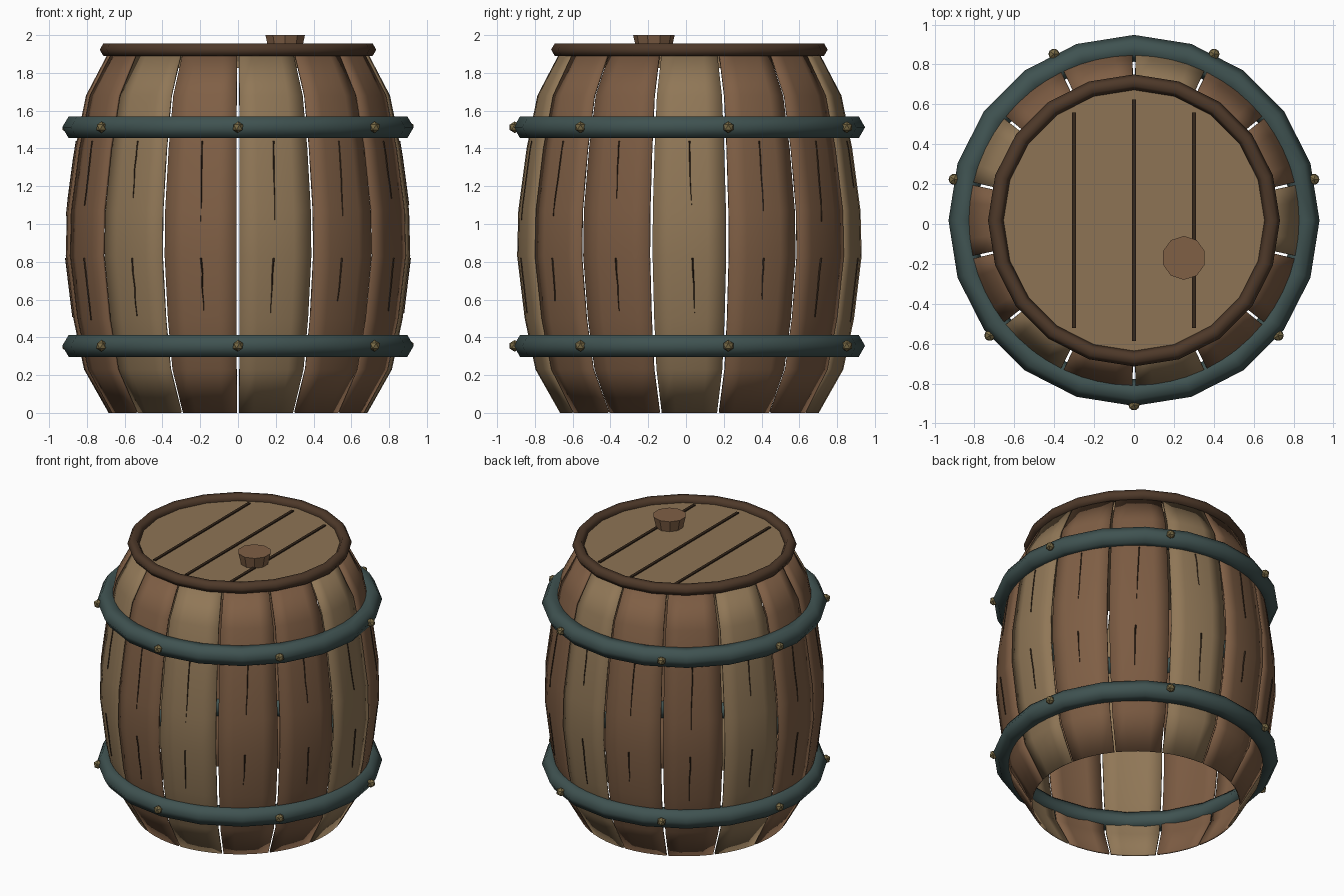
import bpy, bmesh, math, random
from math import sin, cos, pi, radians
from mathutils import Matrix

if "Cube" in bpy.data.objects:
    bpy.data.objects.remove(bpy.data.objects["Cube"])

random.seed(4)
CY = 0.018            # barrel axis sits slightly behind the origin
N = 14                # staves
# barrel outline: (z, radius)
PROFILE = [(0, .685), (.23, .815), (.50, .872), (.83, .912), (1.07, .906),
           (1.40, .862), (1.68, .805), (1.90, .69)]


def mat(name, r, g, b):
    m = bpy.data.materials.new(name)
    m.diffuse_color = (r, g, b, 1)
    m.use_nodes = True
    m.node_tree.nodes["Principled BSDF"].inputs["Base Color"].default_value = m.diffuse_color
    return m


TAN = mat("tan_wood", .28, .185, .095)
RED = mat("red_wood", .215, .115, .06)
RED2 = mat("red_wood_dark", .20, .105, .055)
LID = mat("lid_wood", .27, .175, .09)
DARK = mat("dark_wood", .075, .04, .022)
GROOVE = mat("groove", .035, .02, .011)
IRON = mat("iron", .05, .085, .082)
BRASS = mat("brass", .19, .145, .06)


def finish(name, bm, material, smooth=None):
    bmesh.ops.recalc_face_normals(bm, faces=bm.faces)
    me = bpy.data.meshes.new(name)
    bm.to_mesh(me)
    bm.free()
    ob = bpy.data.objects.new(name, me)
    bpy.context.collection.objects.link(ob)
    me.materials.append(material)
    if smooth:
        bpy.ops.object.select_all(action='DESELECT')
        ob.select_set(True)
        bpy.context.view_layer.objects.active = ob
        bpy.ops.object.shade_smooth_by_angle(angle=radians(smooth))
    return ob


def radius_at(z):
    for (z0, r0), (z1, r1) in zip(PROFILE, PROFILE[1:]):
        if z <= z1:
            return r0 + (r1 - r0) * (z - z0) / (z1 - z0)
    return PROFILE[-1][1]


def polar(r, a, z):
    return (r * cos(a), CY + r * sin(a), z)


def grid(bm, rows):
    vs = [[bm.verts.new(p) for p in row] for row in rows]
    for a, b in zip(vs, vs[1:]):
        for i in range(len(a) - 1):
            bm.faces.new((a[i], a[i + 1], b[i + 1], b[i]))


def ring(name, major, minor, z, material):
    # 20-sided hoop with hexagonal section
    bm = bmesh.new()
    rows = [[bm.verts.new(polar(major + minor * cos(j * pi / 3), i * pi / 10,
                                z + minor * sin(j * pi / 3)))
             for j in range(6)] for i in range(20)]
    for i in range(20):
        a, b = rows[i], rows[(i + 1) % 20]
        for j in range(6):
            k = (j + 1) % 6
            bm.faces.new((a[j], a[k], b[k], b[j]))
    return finish(name, bm, material, 61)


def cone(name, r_low, r_top, z0, z1, x, y, sides, material):
    bm = bmesh.new()
    bmesh.ops.create_cone(bm, cap_ends=True, segments=sides, radius1=r_low,
                          radius2=r_top, depth=z1 - z0,
                          matrix=Matrix.Translation((x, y, (z0 + z1) / 2)))
    return finish(name, bm, material)


# staves with a see-through gap between neighbours, and a split in each
step = 2 * pi / N
for i in range(N):
    mid = -pi / 2 + (i + .5) * step
    half = step / 2 - .009
    bm = bmesh.new()
    grid(bm, [[polar(r, mid + half * t, z) for t in (-1, -.5, 0, .5, 1)]
              for z, r in PROFILE])
    ob = finish(f"stave_{i + 1}", bm, (TAN, RED, RED2)[i % 3], 40)
    sol = ob.modifiers.new("thickness", 'SOLIDIFY')
    sol.thickness = .012
    sol.offset = -1

    bm = bmesh.new()
    drift = random.uniform(-.05, .05)
    for top, low in ((1.44, random.uniform(1.0, 1.2)), (.82, random.uniform(.48, .6))):
        rows = []
        for k in range(5):
            t = k / 4
            z = top + (low - top) * t
            a = mid + drift * (1.44 - z) + random.uniform(-.003, .003)
            w = .008 * (1 - t) + .001
            r = radius_at(z)
            rows.append([polar(r - .004, a - w, z), polar(r + .005, a, z),
                         polar(r - .004, a + w, z)])
        grid(bm, rows)
    finish(f"wood_split_{i + 1}", bm, GROOVE)

# iron hoops and their rivets
for label, z in (("lower", .355), ("upper", 1.512)):
    ring(f"{label}_hoop", .863, .067, z, IRON)
    for i in range(7):
        bm = bmesh.new()
        bmesh.ops.create_icosphere(
            bm, subdivisions=1, radius=.031,
            matrix=Matrix.Translation(polar(.925, -pi / 2 + i * 2 * pi / 7, z)))
        finish(f"{label}_rivet_{i + 1}", bm, BRASS)

# top rim, lid, lid grooves and bung
ring("top_rim", .693, .039, 1.923, DARK)
cone("lid", .68, .68, 1.825, 1.92, 0, CY, 20, LID)
for n, (x, length) in enumerate(((-.3, 1.08), (0, 1.21), (.3, 1.08))):
    bm = bmesh.new()
    bmesh.ops.create_cube(bm, size=1, matrix=Matrix.Translation((x, CY, 1.92))
                          @ Matrix.Diagonal((.02, length, .016, 1)))
    finish(f"lid_groove_{n + 1}", bm, GROOVE)
cone("bung", .087, .11, 1.90, 2.0, .25, -.17, 10, RED)
